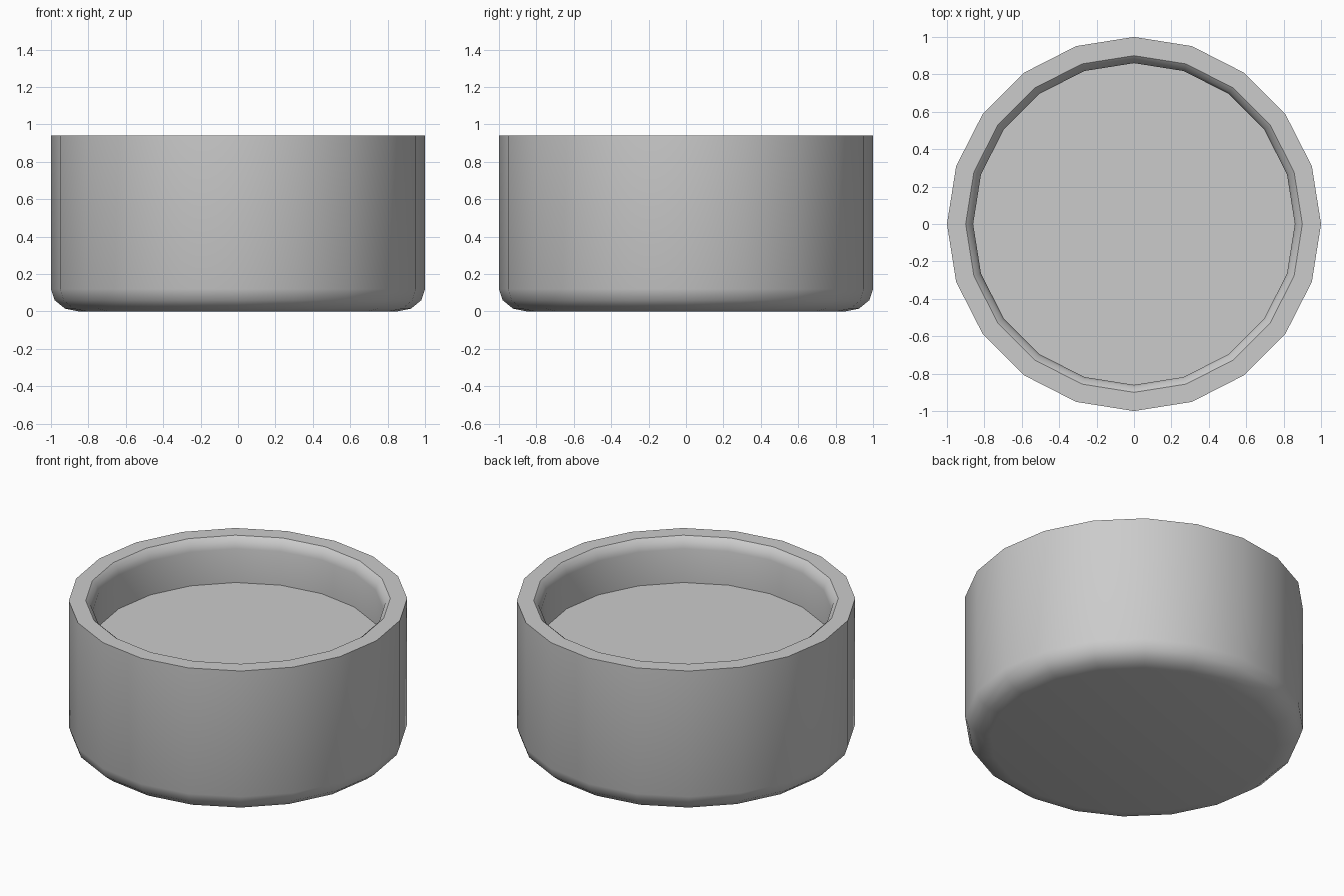
import bpy, bmesh, math

if "Cube" in bpy.data.objects:
    bpy.data.objects.remove(bpy.data.objects["Cube"])

SIDES = 20
# outer profile (radius, height) from the base, over the rim, down to the recessed floor
PROFILE = [(0.85, 0.0), (0.925, 0.015), (0.98, 0.06), (1.0, 0.12), (1.0, 0.94),
           (0.90, 0.94), (0.872, 0.915), (0.86, 0.87), (0.86, 0.65)]


def lathe(name, profile, sides):
    bm = bmesh.new()
    rings = []
    for r, z in profile:
        rings.append([bm.verts.new((r * math.cos(2 * math.pi * i / sides),
                                    r * math.sin(2 * math.pi * i / sides), z))
                      for i in range(sides)])
    for a, b in zip(rings, rings[1:]):
        for i in range(sides):
            j = (i + 1) % sides
            bm.faces.new((a[i], a[j], b[j], b[i]))
    # underside and floor caps
    bm.faces.new(rings[0][::-1])
    bm.faces.new(rings[-1])
    bmesh.ops.recalc_face_normals(bm, faces=bm.faces)
    mesh = bpy.data.meshes.new(name)
    bm.to_mesh(mesh)
    bm.free()
    obj = bpy.data.objects.new(name, mesh)
    bpy.context.collection.objects.link(obj)
    return obj


# round dish with a rounded base and a recessed floor
dish = lathe("round_dish", PROFILE, SIDES)
bpy.context.view_layer.objects.active = dish
dish.select_set(True)
bpy.ops.object.shade_smooth_by_angle(angle=math.radians(40))
